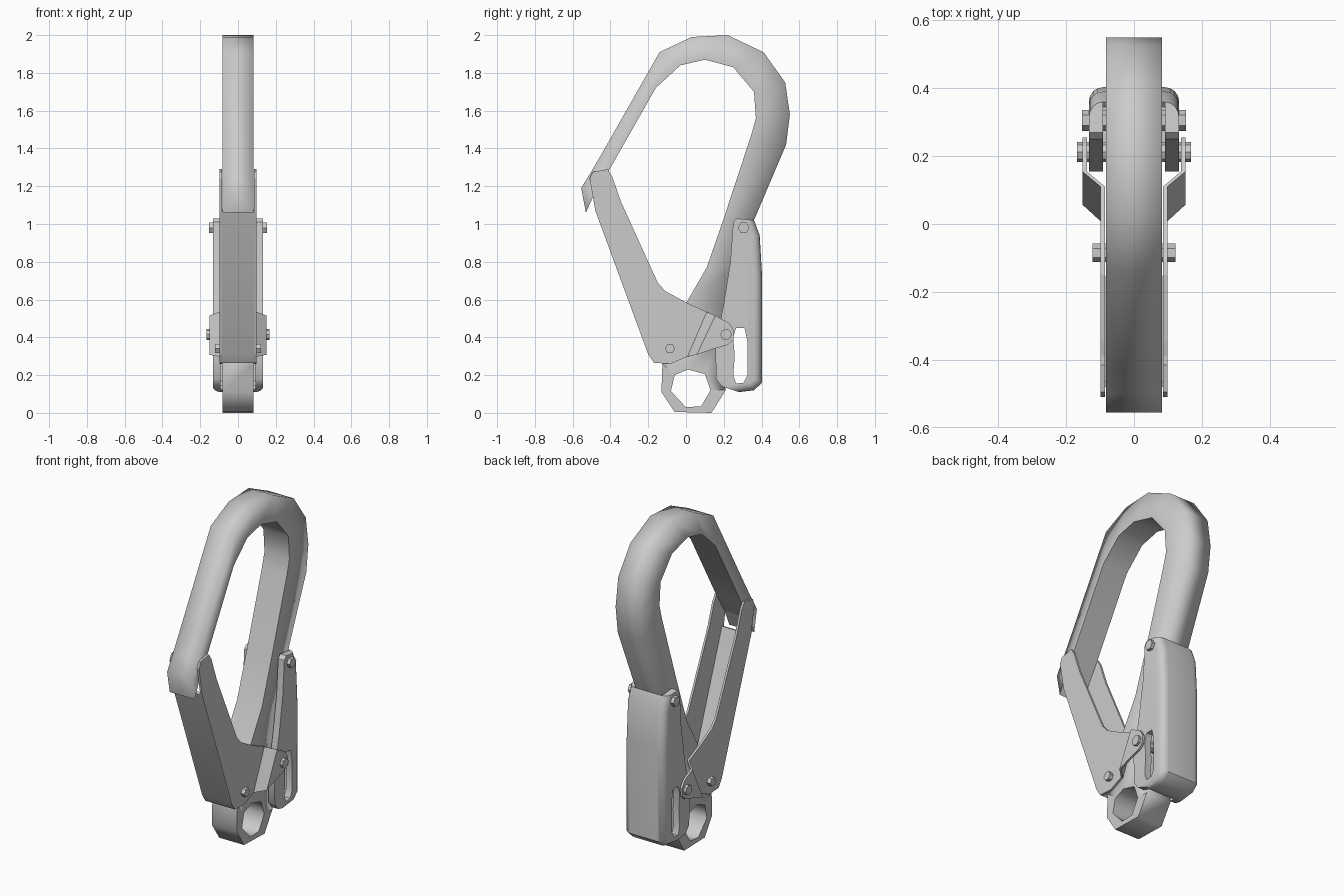
import bpy, bmesh, math
from mathutils import Matrix

if "Cube" in bpy.data.objects:
    bpy.data.objects.remove(bpy.data.objects["Cube"])


def slab(name, polys, lo, hi, bevel=None, inner=None):
    """Side-view (y, z) polygons sharing corners, thickened along x from lo(p) to hi(p)."""
    bm = bmesh.new()
    pts = {p for poly in polys for p in poly}
    a = {p: bm.verts.new((lo(p), *p)) for p in pts}
    b = {p: bm.verts.new((hi(p), *p)) for p in pts}
    count = {}
    for poly in polys:
        bm.faces.new([a[p] for p in poly])
        bm.faces.new([b[p] for p in reversed(poly)])
        for p, q in zip(poly, poly[1:] + poly[:1]):
            count.setdefault(frozenset((p, q)), []).append((p, q))
    for uses in count.values():
        if len(uses) == 1:
            p, q = uses[0]
            bm.faces.new([a[q], a[p], b[p], b[q]])
    bmesh.ops.recalc_face_normals(bm, faces=bm.faces)
    if bevel:
        edges = [e for e in bm.edges
                 if abs(e.verts[0].co.x - e.verts[1].co.x) < 1e-4
                 and all(v.co.y > 0.275 for v in e.verts)]
        bmesh.ops.bevel(bm, geom=edges, offset=bevel, segments=4, profile=0.5,
                        affect='EDGES', clamp_overlap=False)
    if inner:
        # crisp inner rim and eye, soft outer rim
        crisp = {v for p in inner for v in (a[p], b[p])}
        for f in bm.faces:
            f.smooth = True
        for e in bm.edges:
            v, w = e.verts
            same_side = abs(v.co.x - w.co.x) < 1e-4
            if same_side and ((v in crisp and w in crisp) or max(v.co.z, w.co.z) < 0.3):
                e.smooth = False
            if not same_side and v.co.z < 1.2 and v.co.y < -0.45:
                e.smooth = False
    return finish(name, bm)


def finish(name, bm):
    me = bpy.data.meshes.new(name)
    bm.to_mesh(me)
    bm.free()
    ob = bpy.data.objects.new(name, me)
    bpy.context.collection.objects.link(ob)
    return ob


def select(ob):
    bpy.ops.object.select_all(action='DESELECT')
    ob.select_set(True)
    bpy.context.view_layer.objects.active = ob


def smooth(ob, angle=40):
    select(ob)
    bpy.ops.object.shade_smooth_by_angle(angle=math.radians(angle))


def const(x):
    return lambda p: x


def cut(ob, outline, half):
    cutter = slab("cutter", [outline], const(-half), const(half))
    cutter.hide_render = True
    mod = ob.modifiers.new("cut", 'BOOLEAN')
    mod.operation = 'DIFFERENCE'
    mod.solver = 'EXACT'
    mod.object = cutter
    select(ob)
    bpy.ops.object.modifier_apply(modifier=mod.name)
    bpy.data.objects.remove(cutter)


# Hook body: inner and outer edge of the big loop, from nose to shank
inner = [(-.53, 1.06), (-.485, 1.16), (-.41, 1.28), (-.16, 1.72), (-.03, 1.84), (.1, 1.87),
         (.25, 1.83), (.36, 1.70), (.37, 1.56), (.345, 1.47), (.2, 1.03), (.11, .77),
         (0, .58), (-.09, .40)]
outer = [(-.555, 1.19), (-.50, 1.28), (-.43, 1.40), (-.14, 1.91), (.03, 1.99), (.22, 2.0),
         (.41, 1.91), (.525, 1.75), (.55, 1.58), (.53, 1.42), (.36, 1.02), (.27, .78),
         (.21, .55), (.165, .36)]
quads = [[inner[i], outer[i], outer[i + 1], inner[i + 1]] for i in range(len(inner) - 1)]
# Eye ring at the foot of the shank
rim = [(-.09, .40), (.165, .36), (.21, .12), (.135, .0), (-.06, .005), (-.13, .11), (-.125, .26)]
hole = [(.01, .23), (.10, .205), (.13, .12), (.08, .035), (0, .03), (-.08, .115), (-.06, .20)]
n = len(rim)
quads += [[rim[i], hole[i], hole[(i + 1) % n], rim[(i + 1) % n]] for i in range(n)]
slab("hook_body", quads, const(-.083), const(.083), inner=inner)

# Lock lever: rounded hollow shell with a slot through both cheeks
lever = slab("lock_lever", [[(.25, 1.01), (.27, 1.03), (.36, 1.02), (.39, .94), (.403, .72),
                             (.403, .16), (.36, .12), (.28, .11), (.19, .14), (.16, .18),
                             (.155, .35), (.20, .58), (.235, .80)]],
             const(-.133), const(.133), bevel=.042)
cut(lever, [(-.2, 1.2), (.34, 1.2), (.37, .9), (.37, .17), (.345, .145), (.24, .145),
            (.22, 0), (-.2, 0)], .092)
cut(lever, [(.25, .40), (.265, .45), (.31, .45), (.325, .38), (.325, .2), (.305, .16),
            (.265, .155), (.25, .2), (.258, .3)], .3)
smooth(lever)


# Gate cheeks: flat plate, slanted fold, and flared ear
def cheek_x(p):
    t = (p[0] - (p[1] - .28) * .431) / .045
    return .098 + .054 * min(max(t, 0), 1)


fold_a = [(.11, .535), (.008, .298)]
fold_b = [(.155, .515), (.057, .308)]
plate = [(-.51, 1.24), (-.495, 1.275), (-.415, 1.29), (-.39, 1.25), (-.345, 1.12), (-.15, .69),
         (-.11, .645), (0, .585), *fold_a, (-.08, .26), (-.17, .265), (-.20, .31), (-.48, 1.07)]
fold = [fold_a[0], fold_b[0], fold_b[1], fold_a[1]]
ear = [fold_b[0], (.23, .475), (.255, .435), (.25, .385), (.22, .36), (.15, .34), fold_b[1]]
for side, label in ((1, "right"), (-1, "left")):
    slab("gate_cheek_" + label, [plate, fold, ear],
         lambda p: side * (cheek_x(p) - .013), lambda p: side * cheek_x(p))

# Gate front web joining the cheeks
web = slab("gate_front", [[(-.48, 1.07), (-.20, .31), (-.183, .318), (-.463, 1.076)],
                          [(-.20, .31), (-.17, .265), (-.155, .275), (-.183, .318)]],
           const(-.09), const(.09))
smooth(web)

# Rivets running across the hook
for name, y, z, r, half, sides in (("gate_rivet", -.085, .34, .027, .122, 6),
                                   ("ear_pin", .212, .415, .03, .168, 8),
                                   ("lever_pin", .305, .98, .031, .153, 6)):
    bm = bmesh.new()
    bmesh.ops.create_cone(bm, cap_ends=True, segments=sides, radius1=r, radius2=r, depth=2 * half,
                          matrix=Matrix.Translation((0, y, z)) @ Matrix.Rotation(math.pi / 2, 4, 'Y'))
    finish(name, bm)
